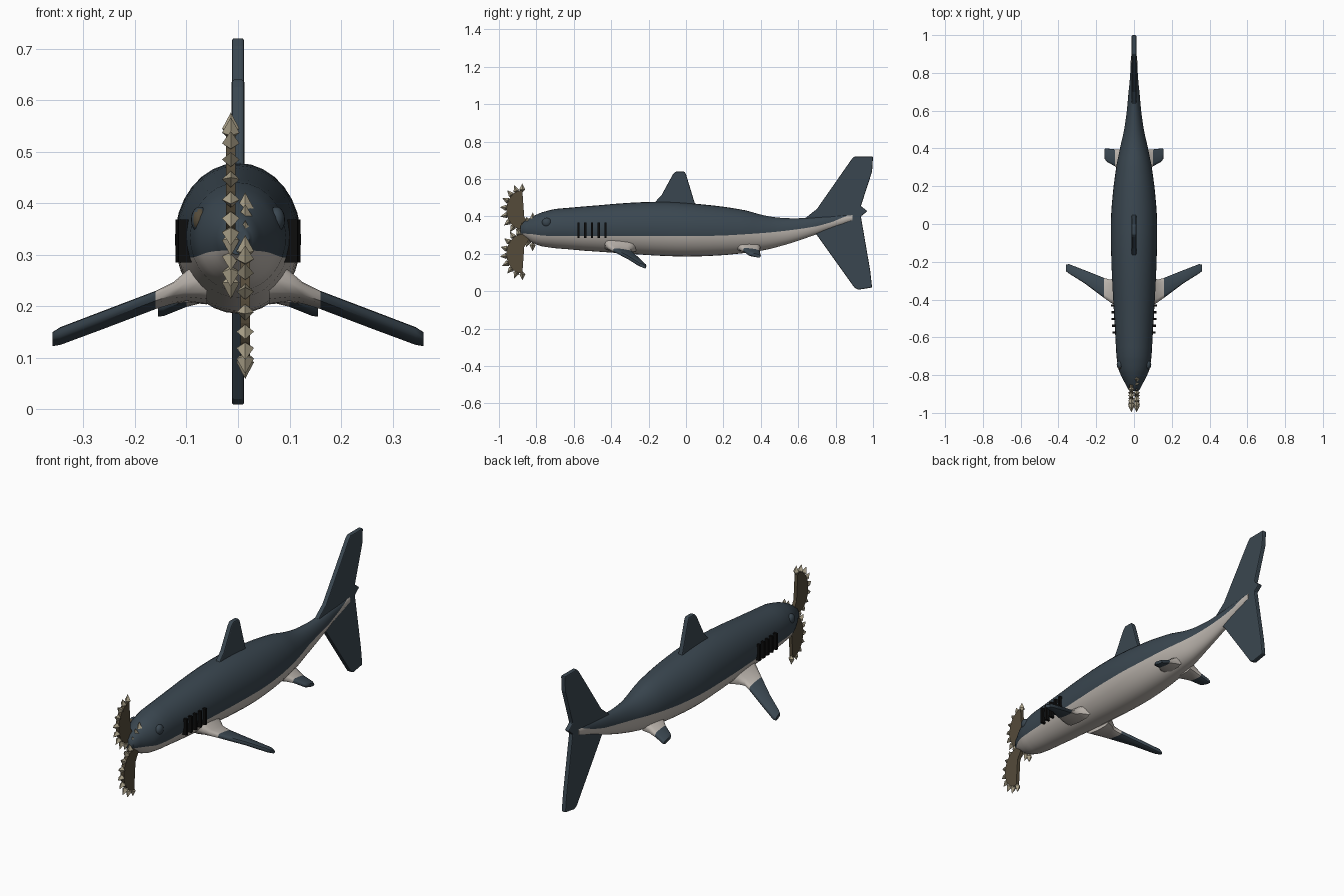
import bpy, bmesh, math
from mathutils import Vector

if "Cube" in bpy.data.objects:
    bpy.data.objects.remove(bpy.data.objects["Cube"])


def material(name, rgb):
    m = bpy.data.materials.new(name)
    m.use_nodes = True
    m.diffuse_color = (*rgb, 1)
    m.node_tree.nodes["Principled BSDF"].inputs["Base Color"].default_value = (*rgb, 1)
    return m


SLATE = material("slate", (0.042, 0.062, 0.08))
PALE = material("pale_belly", (0.5, 0.46, 0.42))
BLACK = material("gill_black", (0.004, 0.004, 0.004))
BROWN = material("blade_brown", (0.09, 0.07, 0.042))
IVORY = material("tooth_ivory", (0.42, 0.37, 0.26))


def finish(name, bm, mats, smooth=None):
    bmesh.ops.recalc_face_normals(bm, faces=bm.faces)
    me = bpy.data.meshes.new(name)
    bm.to_mesh(me)
    bm.free()
    ob = bpy.data.objects.new(name, me)
    bpy.context.collection.objects.link(ob)
    for m in mats:
        me.materials.append(m)
    if smooth:
        bpy.ops.object.select_all(action='DESELECT')
        ob.select_set(True)
        bpy.context.view_layer.objects.active = ob
        bpy.ops.object.shade_smooth_by_angle(angle=math.radians(smooth))
    return ob


def loft(name, rings, rule, mats, smooth):
    """Skin closed rings; rule(ring index, side index) picks the material."""
    bm = bmesh.new()
    vs = [[bm.verts.new(p) for p in r] for r in rings]
    n = len(vs[0])
    for i in range(len(vs) - 1):
        for j in range(n):
            k = (j + 1) % n
            f = bm.faces.new((vs[i][j], vs[i][k], vs[i + 1][k], vs[i + 1][j]))
            f.material_index = rule(i, j)
    bm.faces.new(vs[0]).material_index = rule(0, 0)
    bm.faces.new(vs[-1]).material_index = rule(len(vs) - 2, n - 1)
    return finish(name, bm, mats, smooth)


def slab(name, outline, x, thick, mat, bevel=0.0):
    """Extrude a (y, z) outline across x."""
    bm = bmesh.new()
    f = bm.faces.new([bm.verts.new((x - thick / 2, y, z)) for y, z in outline])
    r = bmesh.ops.extrude_face_region(bm, geom=[f])
    bmesh.ops.translate(bm, vec=(thick, 0, 0),
                        verts=[v for v in r["geom"] if isinstance(v, bmesh.types.BMVert)])
    ob = finish(name, bm, [mat])
    if bevel:
        b = ob.modifiers.new("soft_edges", 'BEVEL')
        b.width, b.segments = bevel, 2
    return ob


# Body: y, top, bottom, half width, colour line
STATIONS = [
    (-0.885, .350, .300, .022, .308), (-0.87, .370, .290, .034, .308),
    (-0.82, .400, .258, .060, .305), (-0.77, .422, .240, .082, .298),
    (-0.70, .440, .230, .093, .295), (-0.55, .453, .217, .102, .295),
    (-0.30, .473, .200, .116, .295), (-0.10, .478, .188, .122, .295),
    (0.05, .468, .186, .121, .295), (0.20, .452, .193, .108, .298),
    (0.32, .432, .205, .091, .305), (0.42, .405, .220, .070, .312),
    (0.50, .393, .240, .052, .320), (0.60, .390, .270, .038, .332),
    (0.70, .398, .305, .029, .348), (0.78, .405, .335, .021, .370),
    (0.84, .410, .355, .019, .395), (0.89, .414, .372, .016, .412)]
UP, LOW = 18, 14


def spline(i, t):
    a, b, c, d = (STATIONS[min(max(k, 0), len(STATIONS) - 1)] for k in range(i - 1, i + 3))
    return [q + (r - q) * t if n == 0 else
            q + t / 2 * (r - p + t * (2 * p - 5 * q + 4 * r - s + t * (3 * (q - r) + s - p)))
            for n, (p, q, r, s) in enumerate(zip(a, b, c, d))]


def body_ring(y, top, bot, w, line):
    c, h = (top + bot) / 2, (top - bot) / 2
    a = math.asin(max(-.95, min(.95, (line - c) / h)))
    angles = [a + (math.pi - 2 * a) * k / UP for k in range(UP)]
    angles += [math.pi - a + (math.pi + 2 * a) * k / LOW for k in range(LOW)]
    return [(w * math.cos(t), y, c + h * math.sin(t)) for t in angles]


rows = [spline(i, t / 3) for i in range(len(STATIONS) - 1) for t in range(3)]
rows.append(STATIONS[-1])
loft("body", [body_ring(*r) for r in rows], lambda i, j: int(j >= UP), [SLATE, PALE], 60)

# Dorsal and tail fins
slab("dorsal_fin", [(-.19, .45), (-.13, .515), (-.07, .625), (-.055, .64), (-.008, .64),
                    (.0, .625), (.05, .46), (.0, .43)], 0, .025, SLATE, .006)
slab("tail_fin", [(.63, .385), (.70, .44), (.885, .705), (.90, .72), (1.0, .72), (.995, .64),
                  (.935, .455), (.97, .428), (.935, .40), (.985, .11), (.995, .02),
                  (.92, .008), (.90, .02), (.70, .30), (.63, .35)], 0, .024, SLATE, .005)


# Paired fins: sections are x, front y, back y, middle z, thickness
def fin(name, side, sections, pale_rows, tilt):
    rings = []
    for x, y0, y1, z, th in sections:
        ring = []
        for k in range(12):
            a = math.tau * k / 12
            u = math.copysign(abs(math.cos(a)) ** .6, math.cos(a))
            v = math.copysign(abs(math.sin(a)) ** .6, math.sin(a))
            ring.append((side * x, (y0 + y1) / 2 + u * (y1 - y0) / 2,
                         z + v * th / 2 - u * tilt))
        rings.append(ring)
    loft(name, rings, lambda i, j: int(i < pale_rows), [SLATE, PALE], 50)


PECTORAL = [(.06, -.44, -.26, .25, .09), (.10, -.43, -.28, .238, .055),
            (.125, -.415, -.295, .226, .034), (.16, -.39, -.285, .212, .027),
            (.26, -.315, -.245, .174, .027), (.345, -.262, -.212, .142, .026),
            (.36, -.25, -.215, .136, .018)]
PELVIC = [(.03, .25, .40, .245, .07), (.065, .275, .395, .232, .045),
          (.10, .305, .395, .215, .027), (.145, .33, .40, .196, .025),
          (.155, .345, .398, .192, .017)]

for side, label in ((1, "left"), (-1, "right")):
    fin(label + "_pectoral_fin", side, PECTORAL, 3, .008)
    fin(label + "_pelvic_fin", side, PELVIC, 2, .006)
    # Gill slits
    for g in range(5):
        y = -.575 + .036 * g
        c = .108 + .0015 * g
        slab(f"{label}_gill_{g + 1}", [(y - .006, .285), (y + .006, .285),
                                       (y + .006, .368), (y - .006, .368)],
             side * (c - .006), .026, BLACK)
    # Eyes
    bm = bmesh.new()
    bmesh.ops.create_uvsphere(bm, u_segments=16, v_segments=10, radius=.025)
    for v in bm.verts:
        v.co.x *= .7
        v.co += Vector((side * .074, -.745, .368))
    eye = finish(label + "_eye", bm, [SLATE, BROWN], 60)
    if side < 0:
        for p in eye.data.polygons:
            p.material_index = int(p.normal.y < -.6)

# Toothed jaw blades: half discs whose roots run back into the mouth
MID = .3175


def blade(label, x, flip):
    def place(y, z):
        return y, MID + flip * (z - MID)

    def arc(t):
        return -.875 - .085 * math.cos(t), .435 + .105 * math.sin(t)

    outline = [arc(math.radians(-90 + 12 * k)) for k in range(16)]
    root = [(-.865, .40), (-.81, .31), (-.82, .26)]
    slab(label + "_blade", [place(*p) for p in outline + root], x, .018, BROWN)

    spots = []
    for k in range(9):
        t = math.radians(-78 + 21 * k)
        spots.append((arc(t), (-math.cos(t), math.sin(t))))
    spots += [((-.862, .30), (-.5, -.85)), ((-.84, .27), (-.4, -.9)),
              ((-.82, .25), (0, -1))]
    bm = bmesh.new()
    for (y, z), (dy, dz) in spots:
        out = Vector((0, dy, dz * flip)).normalized()
        along = out.cross(Vector((1, 0, 0)))
        base = Vector((x, *place(y, z)))
        tip = bm.verts.new(base + out * .036)
        inner = bm.verts.new(base - out * .012)
        rim = [bm.verts.new(base + out * .004 + d)
               for d in (Vector((.017, 0, 0)), along * .016,
                         Vector((-.017, 0, 0)), along * -.016)]
        for a in range(4):
            bm.faces.new((rim[a], rim[(a + 1) % 4], tip))
            bm.faces.new((rim[(a + 1) % 4], rim[a], inner))
    finish(label + "_teeth", bm, [IVORY])


blade("upper", -.014, 1)
blade("lower", .014, -1)
